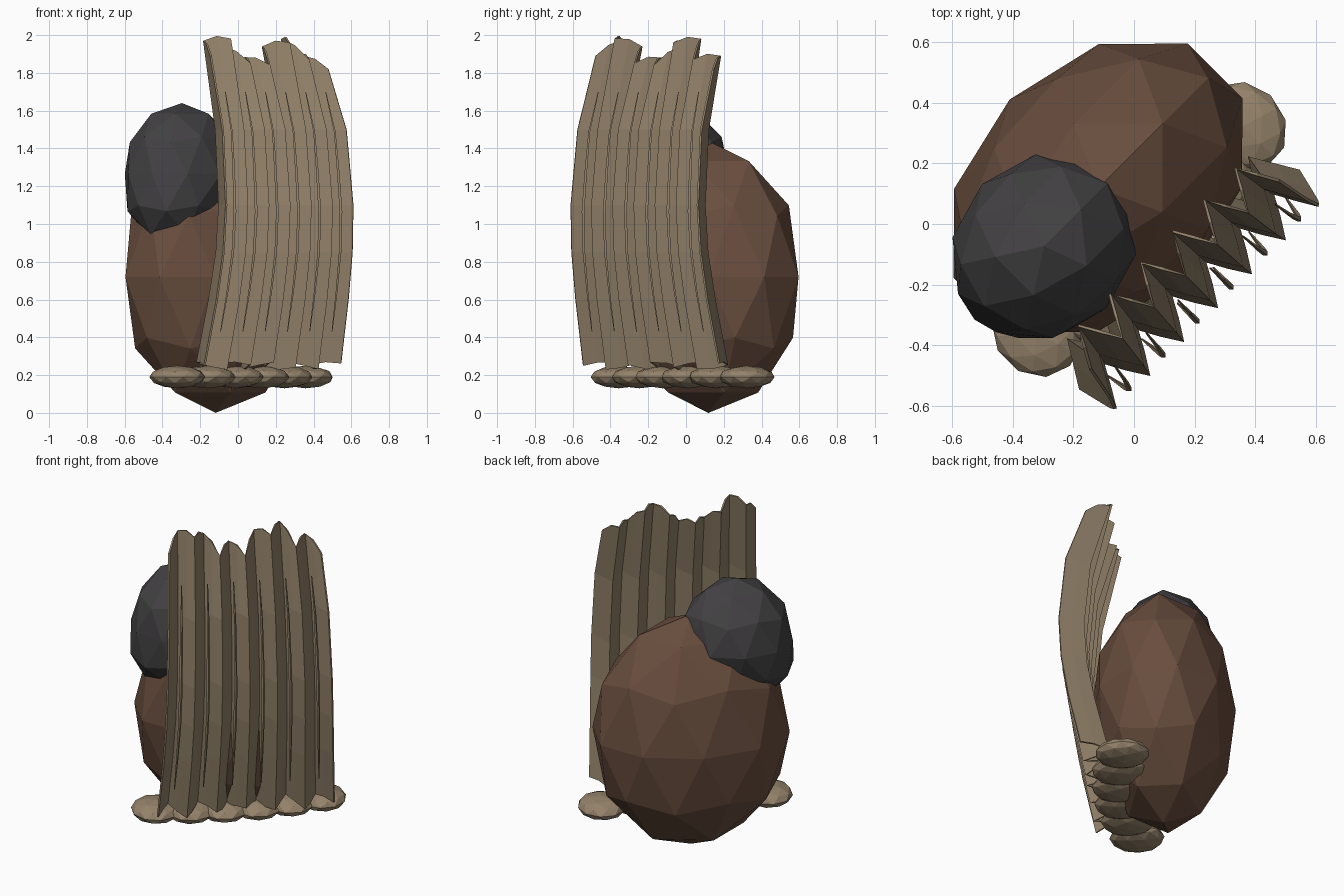
import bpy, bmesh, math
from mathutils import Matrix

if "Cube" in bpy.data.objects:
    bpy.data.objects.remove(bpy.data.objects["Cube"])

# The whole model faces diagonally: build in a local frame, then turn it 45 degrees.
TURN = Matrix.Rotation(math.radians(45), 4, 'Z')


def material(name, rgb):
    m = bpy.data.materials.new(name)
    m.diffuse_color = (*rgb, 1)
    m.use_nodes = True
    m.node_tree.nodes["Principled BSDF"].inputs["Base Color"].default_value = m.diffuse_color
    return m


BROWN = material("brown", (0.140, 0.075, 0.048))
CHARCOAL = material("charcoal", (0.056, 0.053, 0.056))
TAN = material("tan", (0.296, 0.226, 0.146))
LIGHT_TAN = material("light_tan", (0.305, 0.230, 0.148))


def finish(name, bm, mat):
    bmesh.ops.recalc_face_normals(bm, faces=bm.faces)
    bm.transform(TURN)
    me = bpy.data.meshes.new(name)
    bm.to_mesh(me)
    bm.free()
    me.materials.append(mat)
    ob = bpy.data.objects.new(name, me)
    bpy.context.collection.objects.link(ob)
    return ob


def faceted_ball(name, u, v, z, radii, mat, spin=0, lean=(0, 0)):
    """Low-poly ellipsoid; u runs along the fan, v points out of its front.
    lean pushes the lower half sideways along u and v."""
    bm = bmesh.new()
    bmesh.ops.create_icosphere(bm, subdivisions=2, radius=1)
    bm.transform(Matrix.Translation((u, -v, z)) @ Matrix.Diagonal((*radii, 1))
                 @ Matrix.Rotation(spin, 4, 'Z'))
    for vert in bm.verts:
        drop = max(0, (z - vert.co.z) / radii[2])
        vert.co.x += lean[0] * drop
        vert.co.y -= lean[1] * drop
    return finish(name, bm, mat)


# Body and head
faceted_ball("body", 0, -0.168, 0.72, (0.575, 0.413, 0.72), BROWN)
faceted_ball("head", -0.262, -0.158, 1.265, (0.328, 0.29, 0.375), CHARCOAL,
             lean=(-0.09, 0.02))

# Row of flat foot pads, bowed slightly forward in the middle
PADS = 6
for i in range(PADS):
    u = -0.48 + 0.96 * i / (PADS - 1)
    v = 0.025 + 0.055 * (1 - (u / 0.48) ** 2)
    faceted_ball(f"foot_pad_{i + 1}", u, v, 0.19, (0.14, 0.157, 0.06),
                 LIGHT_TAN, spin=0.7 * i)

# Fan profile: height, ridge depth, half width, pleat depth
PROFILE = [(0.25, 0.26, 0.51, 0.148), (0.60, 0.335, 0.492, 0.142),
           (0.85, 0.375, 0.482, 0.136), (1.10, 0.388, 0.475, 0.134),
           (1.50, 0.350, 0.462, 0.132), (1.85, 0.250, 0.442, 0.130)]


def fan_at(z):
    for (z0, *p0), (z1, *p1) in zip(PROFILE, PROFILE[1:]):
        if z <= z1 or z1 == PROFILE[-1][0]:
            t = (z - z0) / (z1 - z0)
            return [a + (b - a) * t for a, b in zip(p0, p1)]


# Pleated fan with a ragged top: even columns are ridges, odd ones valleys,
# with a column halfway up each pleat to chip the top edge
TOPS = [1.89, 1.97, 1.98, 1.94, 1.85, 1.88, 1.84, 1.94, 1.96, 1.98, 1.87, 1.89, 1.82]
bm = bmesh.new()
columns = []
for n in range(2 * len(TOPS) - 1):
    k = n / 2
    a, b = TOPS[n // 2], TOPS[(n + 1) // 2]
    top = a if n % 2 == 0 else (a + b) / 2 + 0.02
    low = 0.25 + 0.02 * math.sin(k * 2.3)
    share = (0, 0.5, 1, 0.5)[n % 4]
    column = []
    for z in [low] + [p[0] for p in PROFILE[1:-1]] + [top]:
        v, half, pleat = fan_at(z)
        if z == top:
            v, half = 0.237, 0.44
        column.append(bm.verts.new((half * (k / 6 - 1), share * pleat - v, z)))
    columns.append(column)
for a, b in zip(columns, columns[1:]):
    for j in range(len(a) - 1):
        bm.faces.new((a[j], b[j], b[j + 1], a[j + 1]))
fan = finish("pleated_fan", bm, TAN)
sol = fan.modifiers.new("thickness", 'SOLIDIFY')
sol.thickness = 0.01
sol.offset = 0

# Slender quills bowed in front of each valley
for i in range(6):
    bm = bmesh.new()
    rings = []
    for s in range(7):
        t = s / 6
        z = 0.43 + 1.27 * t
        v, half, _ = fan_at(z)
        r = 0.003 + 0.007 * math.sin(math.pi * t)
        u = half * ((2 * i + 1) / 6 - 1)
        rings.append([bm.verts.new((u + r * math.cos(a * math.pi / 2),
                                    -(v - 0.012 + r * math.sin(a * math.pi / 2)), z))
                      for a in range(4)])
    for lo, hi in zip(rings, rings[1:]):
        for a in range(4):
            b = (a + 1) % 4
            bm.faces.new((lo[a], lo[b], hi[b], hi[a]))
    bm.faces.new(rings[0])
    bm.faces.new(rings[-1])
    finish(f"quill_{i + 1}", bm, TAN)
